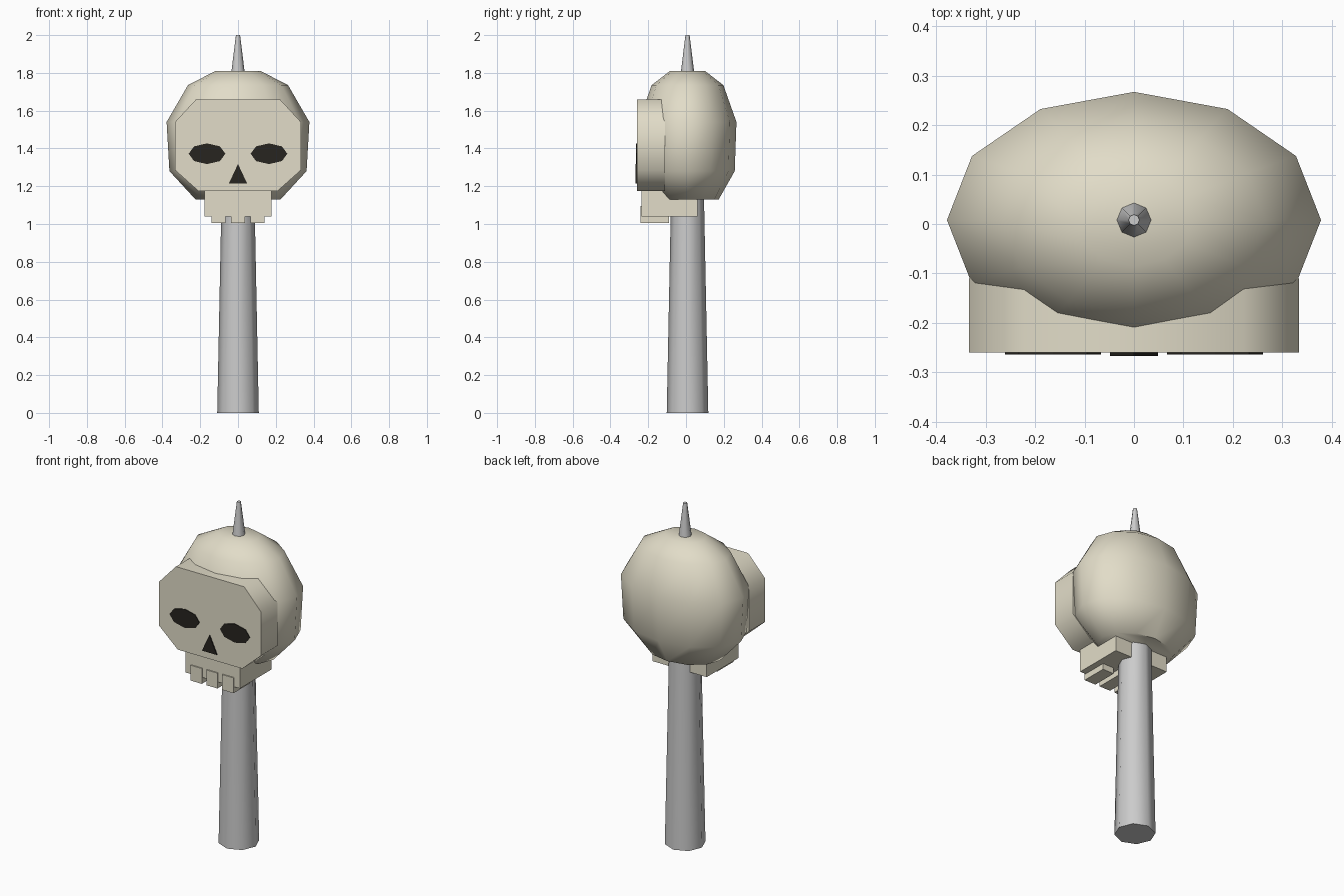
import bpy, bmesh, math

if "Cube" in bpy.data.objects:
    bpy.data.objects.remove(bpy.data.objects["Cube"])

CY = 0.008  # centre line of the round parts


def material(name, rgb):
    m = bpy.data.materials.new(name)
    m.diffuse_color = (*rgb, 1)
    m.use_nodes = True
    m.node_tree.nodes["Principled BSDF"].inputs["Base Color"].default_value = m.diffuse_color
    return m


bone = material("bone", (0.76, 0.72, 0.58))
dark = material("dark", (0.02, 0.018, 0.014))


def finish(name, bm, mat=None, smooth=None):
    bmesh.ops.recalc_face_normals(bm, faces=bm.faces)
    me = bpy.data.meshes.new(name)
    bm.to_mesh(me)
    bm.free()
    ob = bpy.data.objects.new(name, me)
    bpy.context.collection.objects.link(ob)
    if mat:
        me.materials.append(mat)
    if smooth:
        bpy.ops.object.select_all(action='DESELECT')
        ob.select_set(True)
        bpy.context.view_layer.objects.active = ob
        bpy.ops.object.shade_smooth_by_angle(angle=math.radians(smooth))
    return ob


def loft(name, rings, sides, mat=None, smooth=50):
    """Stack elliptical rings (z, rx, ry) and cap both ends."""
    bm = bmesh.new()
    loops = []
    for z, rx, ry in rings:
        angles = [2 * math.pi * i / sides for i in range(sides)]
        loops.append([bm.verts.new((rx * math.cos(a), CY + ry * math.sin(a), z))
                      for a in angles])
    for a, b in zip(loops, loops[1:]):
        for i in range(sides):
            j = (i + 1) % sides
            bm.faces.new((a[i], a[j], b[j], b[i]))
    bm.faces.new(loops[0])
    bm.faces.new(loops[-1])
    return finish(name, bm, mat, smooth)


def slab(name, outline, y0, y1, mat, smooth=None):
    """Extrude an x-z outline from y0 to y1."""
    bm = bmesh.new()
    face = bm.faces.new([bm.verts.new((x, y0, z)) for x, z in outline])
    new = bmesh.ops.extrude_face_region(bm, geom=[face])["geom"]
    verts = [v for v in new if isinstance(v, bmesh.types.BMVert)]
    bmesh.ops.translate(bm, verts=verts, vec=(0, y1 - y0, 0))
    return finish(name, bm, mat, smooth)


def rect(x0, x1, z0, z1):
    return [(x0, z0), (x1, z0), (x1, z1), (x0, z1)]


# Handle and top spike
loft("handle", [(0, 0.11, 0.11), (1.25, 0.085, 0.085)], 8)
loft("spike", [(1.79, 0.037, 0.037), (2.0, 0.011, 0.011)], 8)

# Cranium
loft("cranium", [(1.13, 0.225, 0.165), (1.28, 0.363, 0.25), (1.54, 0.378, 0.259),
                 (1.735, 0.265, 0.19), (1.81, 0.12, 0.093)], 12, bone, 60)

# Face plate with cut corners
half = [(0.21, 1.175), (0.333, 1.285), (0.333, 1.54), (0.222, 1.66)]
slab("face_plate", half + [(-x, z) for x, z in reversed(half)], -0.26, -0.11, bone, 50)

# Upper jaw and teeth
slab("jaw", rect(-0.177, 0.177, 1.04, 1.19), -0.235, 0.06, bone)
for i, (x0, x1) in enumerate([(-0.14, -0.066), (-0.036, 0.036), (0.066, 0.14)]):
    slab(f"tooth_{i + 1}", rect(x0, x1, 1.005, 1.095), -0.242, -0.09, bone)

# Eye sockets and nose hole
for side, name in ((-1, "left_eye_socket"), (1, "right_eye_socket")):
    ring = [(side * 0.164 + 0.097 * math.cos(k * math.pi / 4),
             1.372 + 0.055 * math.sin(k * math.pi / 4)) for k in range(8)]
    slab(name, ring, -0.264, -0.25, dark)
slab("nose_hole", [(-0.048, 1.215), (0.048, 1.215), (0, 1.318)], -0.267, -0.25, dark)
